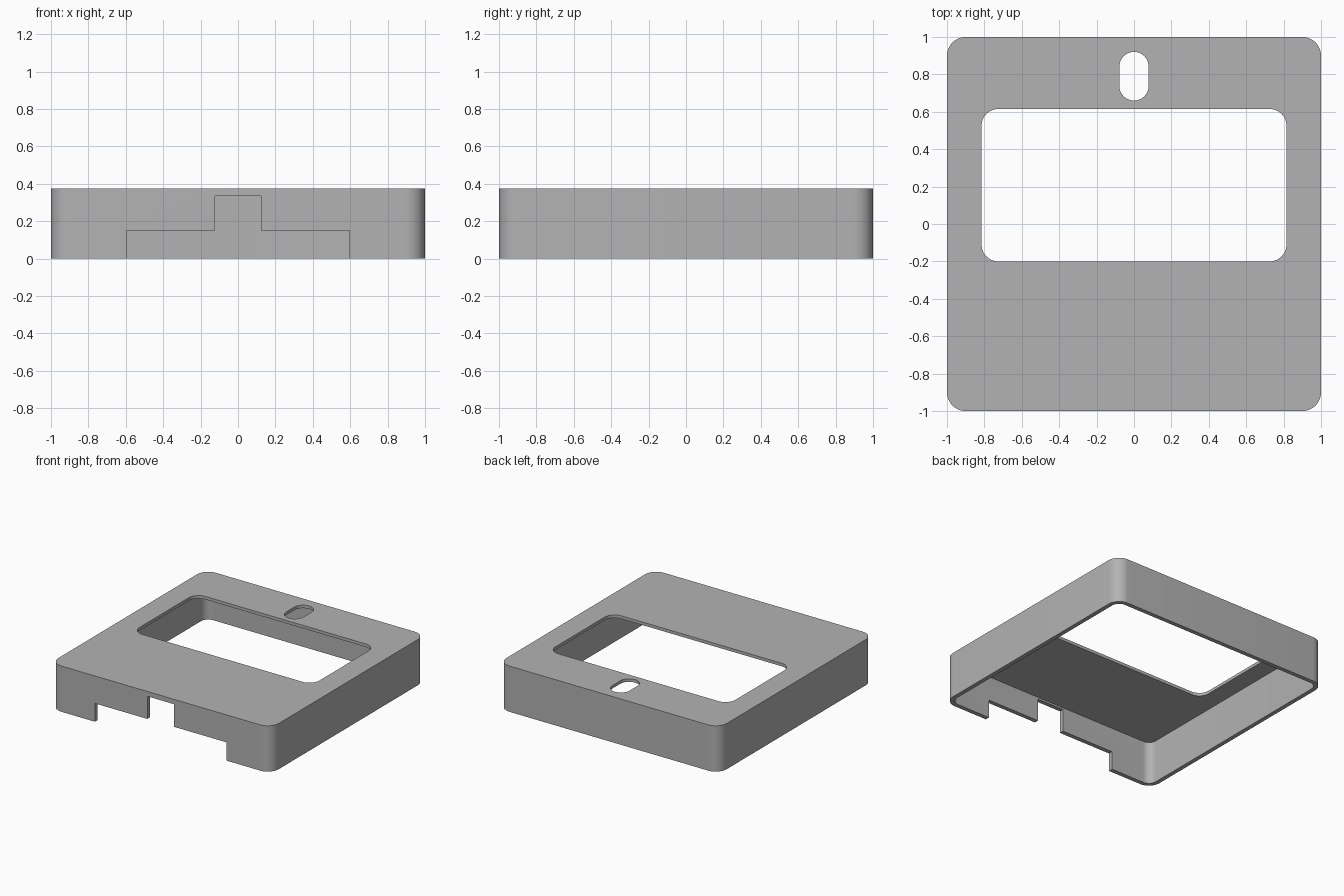
import bpy, bmesh
from math import cos, sin, pi, radians

cube = bpy.data.objects.get("Cube")
if cube:
    bpy.data.objects.remove(cube)

HEIGHT, WALL, ROOF = 0.375, 0.035, 0.025


def rounded_rect(x0, x1, y0, y1, r, steps=12):
    """Counter-clockwise outline with rounded corners."""
    centres = [(x1 - r, y1 - r), (x0 + r, y1 - r), (x0 + r, y0 + r), (x1 - r, y0 + r)]
    return [(cx + r * cos(a), cy + r * sin(a))
            for q, (cx, cy) in enumerate(centres)
            for a in [(q + i / steps) * pi / 2 for i in range(steps + 1)]]


def prism(name, outline, z0, z1):
    """Extrude an outline upward into a closed solid."""
    bm = bmesh.new()
    base = bm.faces.new([bm.verts.new((x, y, z0)) for x, y in outline])
    top = bmesh.ops.extrude_face_region(bm, geom=[base])["geom"]
    bmesh.ops.translate(bm, vec=(0, 0, z1 - z0),
                        verts=[v for v in top if isinstance(v, bmesh.types.BMVert)])
    bmesh.ops.remove_doubles(bm, verts=bm.verts, dist=1e-5)
    bmesh.ops.recalc_face_normals(bm, faces=bm.faces)
    mesh = bpy.data.meshes.new(name)
    bm.to_mesh(mesh)
    bm.free()
    obj = bpy.data.objects.new(name, mesh)
    bpy.context.collection.objects.link(obj)
    return obj


def box(x, y0, y1):
    return [(-x, y0), (x, y0), (x, y1), (-x, y1)]


# Outer body
cover = prism("cover_shell", rounded_rect(-1, 1, -1, 1, 0.1), 0, HEIGHT)

# Hollow underside, window, slot and stepped front notch
inner = 1 - WALL
cutters = [
    prism("hollow_cutter", rounded_rect(-inner, inner, -inner, inner, 0.1 - WALL),
          -0.1, HEIGHT - ROOF),
    prism("window_cutter", rounded_rect(-0.815, 0.815, -0.2, 0.615, 0.09), 0.2, 0.5),
    prism("slot_cutter", rounded_rect(-0.078, 0.078, 0.66, 0.92, 0.0779), 0.2, 0.5),
    prism("wide_notch_cutter", box(0.597, -1.1, -0.9), -0.1, 0.15),
    prism("tall_notch_cutter", box(0.122, -1.1, -0.9), -0.1, 0.335),
]
bpy.ops.object.select_all(action="DESELECT")
bpy.context.view_layer.objects.active = cover
cover.select_set(True)
for cutter in cutters:
    mod = cover.modifiers.new(cutter.name, "BOOLEAN")
    mod.operation, mod.solver, mod.object = "DIFFERENCE", "EXACT", cutter
    bpy.ops.object.modifier_apply(modifier=mod.name)
    bpy.data.objects.remove(cutter)

# Plain grey plastic
grey = bpy.data.materials.new("plain_grey")
grey.use_nodes = True
colour = (0.45, 0.45, 0.45, 1)
grey.diffuse_color = colour
grey.node_tree.nodes["Principled BSDF"].inputs["Base Color"].default_value = colour
cover.data.materials.clear()
cover.data.materials.append(grey)

bpy.ops.object.shade_smooth_by_angle(angle=radians(30))
